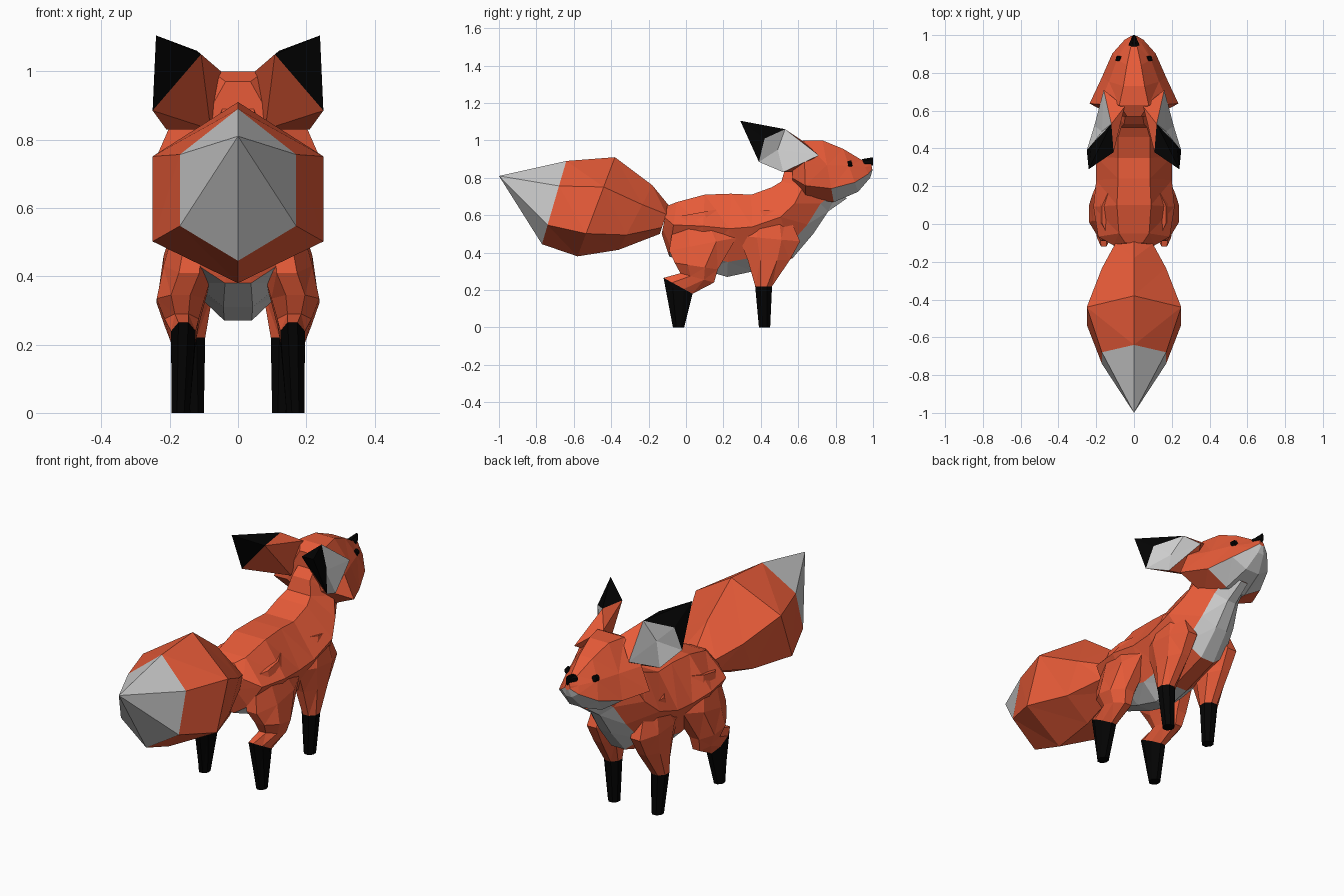
import bpy, bmesh
from mathutils import Vector

if "Cube" in bpy.data.objects:
    bpy.data.objects.remove(bpy.data.objects["Cube"])


def mat(name, col):
    m = bpy.data.materials.new(name)
    m.diffuse_color = (*col, 1)
    m.use_nodes = True
    m.node_tree.nodes["Principled BSDF"].inputs["Base Color"].default_value = m.diffuse_color
    return m


MATS = [mat("orange_fur", (0.8, 0.105, 0.04)),
        mat("pale_fur", (0.8, 0.8, 0.8)),
        mat("black_fur", (0.001, 0.001, 0.001))]
ORANGE, PALE, BLACK = 0, 1, 2


def finish(name, bm):
    bmesh.ops.remove_doubles(bm, verts=bm.verts, dist=0.0005)
    bmesh.ops.recalc_face_normals(bm, faces=bm.faces)
    me = bpy.data.meshes.new(name)
    bm.to_mesh(me)
    bm.free()
    for m in MATS:
        me.materials.append(m)
    ob = bpy.data.objects.new(name, me)
    bpy.context.collection.objects.link(ob)
    return ob


def loft(name, half, rings, color, side=1):
    """Skin through rings (y0, z0, y1, z1, half_width, centre_x).
    half is the right half of the profile: (width factor, position 0..1)."""
    prof = half + [(-x, t) for x, t in reversed(half) if x > 0]
    n = len(prof)
    bm = bmesh.new()
    loops = []
    for y0, z0, y1, z1, w, cx in rings:
        a, b = Vector((cx * side, y0, z0)), Vector((cx * side, y1, z1))
        loops.append([bm.verts.new(a.lerp(b, t) + Vector((x * w * side, 0, 0)))
                      for x, t in prof])
    for i in range(len(loops) - 1):
        for j in range(n):
            k = (j + 1) % n
            f = bm.faces.new((loops[i][j], loops[i][k],
                              loops[i + 1][k], loops[i + 1][j]))
            f.material_index = color(i, j)
    bm.faces.new(loops[0]).material_index = color(0, 0)
    bm.faces.new(loops[-1]).material_index = color(len(loops) - 2, 0)
    # split bent quads into flat triangles
    bmesh.ops.triangulate(bm, faces=bm.faces)
    return finish(name, bm)


HEX = [(0, 0), (1, .3), (1, .77), (0, 1)]
OCT = [(.4, 0), (1, .3), (1, .7), (.4, 1)]
TORSO = [(.42, 0), (1, .42), (.62, .82), (.2, 1)]
SKULL = [(.33, 0), (.78, .4), (1, .78), (.35, 1)]

# torso and neck, pale belly and chest
loft("body", TORSO, [
    (-.10, .65, -.13, .50, .11, 0),
    (-.05, .67, -.09, .38, .19, 0),
    (.10, .71, .08, .31, .215, 0),
    (.24, .715, .22, .27, .20, 0),
    (.35, .71, .36, .30, .20, 0),
    (.46, .75, .57, .37, .20, 0),
    (.51, .78, .68, .50, .165, 0),
    (.53, .85, .76, .62, .125, 0),
    (.60, .92, .86, .69, .10, 0)],
    lambda i, j: PALE if j in (2, 3, 4) and i in (1, 2, 3, 5, 6, 7) else ORANGE)

# tail with pale tip
loft("tail", HEX, [
    (-.09, .65, -.14, .50, .10, 0),
    (-.18, .76, -.36, .415, .17, 0),
    (-.38, .91, -.58, .38, .25, 0),
    (-.64, .89, -.77, .445, .17, 0),
    (-1, .81, -1, .81, 0, 0)],
    lambda i, j: PALE if i == 3 else ORANGE)

# head with wide cheeks and pale jaw
loft("head", SKULL, [
    (.57, .97, .57, .75, .11, 0),
    (.63, 1.0, .64, .69, .235, 0),
    (.73, 1.0, .79, .67, .17, 0),
    (.84, .955, .92, .725, .115, 0),
    (.94, .895, .985, .80, .05, 0),
    (.99, .875, .997, .84, .015, 0)],
    lambda i, j: PALE if (j == 3 and i > 0) or (j in (2, 4) and i > 1) else ORANGE)

# nose
loft("nose", OCT, [
    (.94, .90, .955, .865, .028, 0),
    (1, .91, 1, .865, .006, 0)], lambda i, j: BLACK)

# ears: hollow outward, thick black tip, mirrored
EAR = {
    "T": (.24, .29, 1.105), "O": (.25, .39, .885), "I": (.12, .53, 1.06),
    "V": (.108, .38, 1.05), "M": (.225, .42, 1.01), "C": (.17, .49, .95),
    "F": (.16, .71, .92), "D": (.21, .52, .83), "L": (.08, .56, .83),
    "B": (.05, .62, 1.0)}
EAR_FACES = [("TIM", BLACK), ("TMO", BLACK), ("TOV", BLACK), ("TVI", BLACK),
             ("IMC", PALE), ("MOC", PALE), ("ODC", PALE), ("DFC", PALE),
             ("FIC", PALE), ("VOL", ORANGE), ("VLB", ORANGE), ("VBI", ORANGE),
             ("IBF", ORANGE), ("ODL", ORANGE), ("DLF", ORANGE), ("LBF", ORANGE)]

for side, label in ((1, "right"), (-1, "left")):
    bm = bmesh.new()
    v = {k: bm.verts.new((p[0] * side, p[1], p[2])) for k, p in EAR.items()}
    for keys, m in EAR_FACES:
        bm.faces.new([v[k] for k in keys]).material_index = m
    finish(label + "_ear", bm)

    # eye
    loft(label + "_eye", OCT, [
        (.862, .890, .868, .860, .013, .085),
        (.884, .892, .890, .862, .013, .080)], lambda i, j: BLACK, side)

    # front leg: shoulder to black stocking
    loft(label + "_front_leg", OCT, [
        (.38, .63, .54, .62, .05, .12),
        (.28, .49, .61, .46, .07, .128),
        (.33, .36, .555, .36, .058, .13),
        (.37, .22, .46, .22, .042, .138),
        (.39, 0, .45, 0, .028, .128)],
        lambda i, j: BLACK if i == 3 else ORANGE, side)

    # rear leg: haunch, hock and black stocking
    loft(label + "_rear_leg", OCT, [
        (-.06, .59, .16, .63, .05, .12),
        (-.09, .41, .27, .48, .075, .143),
        (-.06, .345, .17, .31, .07, .168),
        (-.03, .29, .15, .24, .05, .165),
        (-.12, .265, .035, .18, .036, .16),
        (-.07, 0, -.01, 0, .026, .168)],
        lambda i, j: BLACK if i == 4 else ORANGE, side)
